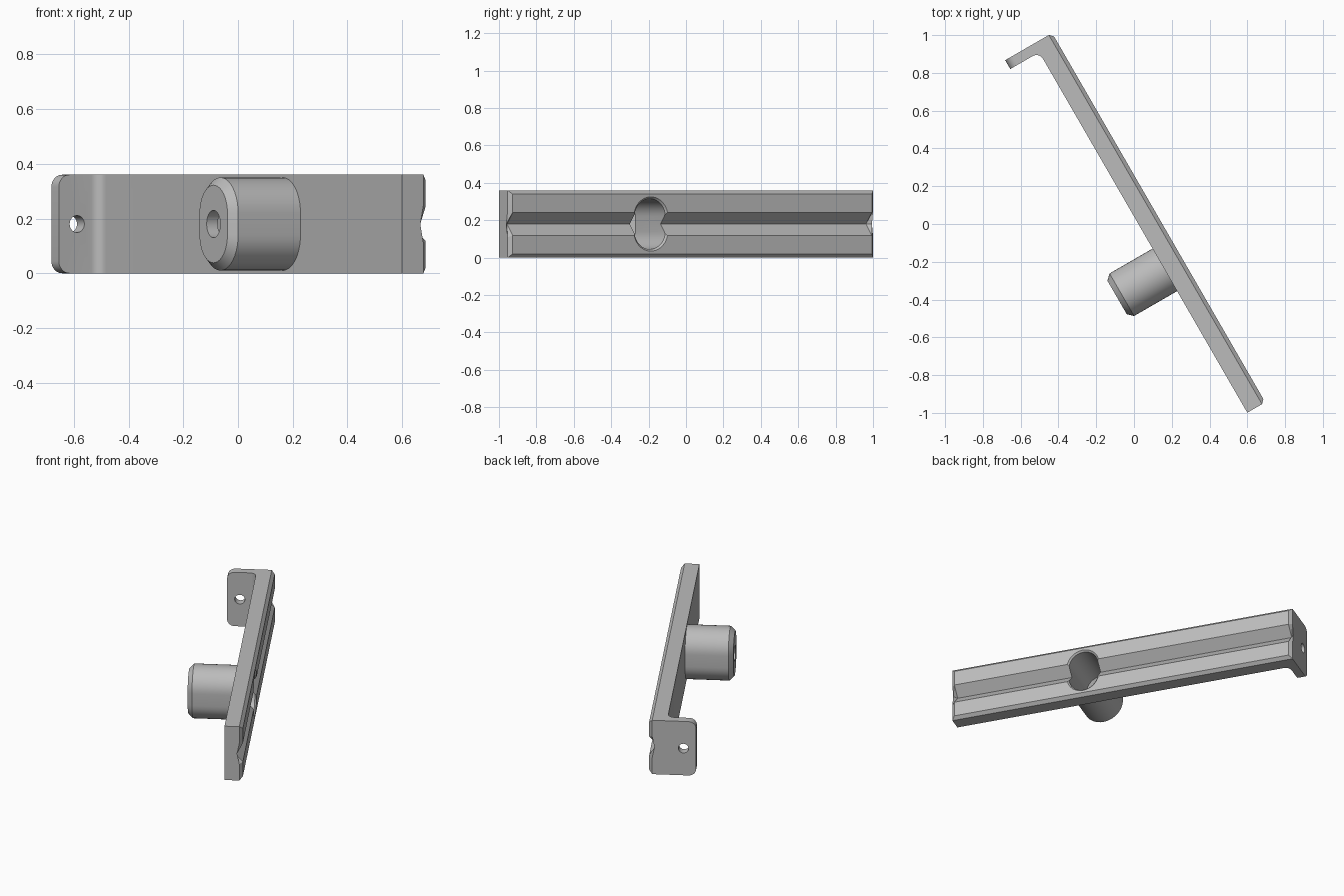
import bpy, bmesh
from math import pi, sin, cos, radians
from mathutils import Matrix

cube = bpy.data.objects.get("Cube")
if cube:
    bpy.data.objects.remove(cube, do_unlink=True)

# Local frame: x along the bar, y towards its grooved back, z up
TURN = Matrix.Rotation(radians(-60), 4, 'Z')
H, MID = 0.36, 0.18
FRONT, BACK = 0.02, 0.13
TAB_END, FREE_END = -1.092, 1.165
BOSS_X = 0.292

grey = bpy.data.materials.new("plain grey")
grey.use_nodes = True
colour = (0.5, 0.5, 0.5, 1)
grey.diffuse_color = colour
grey.node_tree.nodes["Principled BSDF"].inputs["Base Color"].default_value = colour


def finish(name, bm):
    bmesh.ops.recalc_face_normals(bm, faces=bm.faces)
    mesh = bpy.data.meshes.new(name)
    bm.to_mesh(mesh)
    bm.free()
    mesh.materials.append(grey)
    obj = bpy.data.objects.new(name, mesh)
    bpy.context.collection.objects.link(obj)
    obj.matrix_world = TURN
    return obj


def loft(rings):
    """Closed solid through a list of equal-length point rings."""
    bm = bmesh.new()
    loops = [[bm.verts.new(p) for p in ring] for ring in rings]
    for a, b in zip(loops, loops[1:]):
        for i in range(len(a)):
            j = (i + 1) % len(a)
            bm.faces.new((a[i], a[j], b[j], b[i]))
    bm.faces.new(loops[0])
    bm.faces.new(loops[-1])
    return bm


def slot_ring(x, y, r, half, steps=20):
    """Slot outline: two half circles, set apart in height."""
    pts = []
    for side in (1, -1):
        for i in range(steps + 1):
            a = pi * i / steps
            pts.append((x + side * r * cos(a), y, MID + side * (half + r * sin(a))))
    return pts


def round_ring(x, y, r, steps=32):
    return [(x + r * cos(2 * pi * i / steps), y, MID + r * sin(2 * pi * i / steps))
            for i in range(steps)]


def boolean(target, tool, operation):
    mod = target.modifiers.new(operation.title(), 'BOOLEAN')
    mod.operation, mod.object, mod.solver = operation, tool, 'EXACT'
    bpy.context.view_layer.objects.active = target
    bpy.ops.object.modifier_apply(modifier=mod.name)
    bpy.data.objects.remove(tool, do_unlink=True)


# Bar with a V groove; back rim chamfered
g = 0.062
section = [(FRONT, 0), (BACK, 0), (BACK, MID - g), (BACK - g, MID),
           (BACK, MID + g), (BACK, H), (FRONT, H)]
bm = loft([[(x, y, z) for y, z in section] for x in (TAB_END, FREE_END)])


def on_rim(edge):
    a, b = (v.co for v in edge.verts)
    if min(a.y, b.y) < FRONT + 0.01:
        return False
    return abs(a.x - b.x) < 0.01 or a.z < 0.01 or a.z > H - 0.01


bmesh.ops.bevel(bm, geom=[e for e in bm.edges if on_rim(e)], offset=0.02,
                segments=1, affect='EDGES', clamp_overlap=False)
bar = finish("grooved_bar", bm)

# End tab with inner fillet and rounded outer corners
tip, inner, fillet = -0.157, TAB_END + 0.054, 0.04
profile = [(TAB_END, FRONT + 0.015), (TAB_END, tip), (inner, tip)]
for i in range(9):
    a = pi / 2 * i / 8
    profile.append((inner + fillet * (1 - cos(a)), FRONT - fillet * (1 - sin(a))))
profile.append((inner + fillet, FRONT + 0.015))
bm = loft([[(x, y, z) for x, y in profile] for z in (0, H)])
corners = [e for e in bm.edges if all(v.co.y < tip + 0.001 for v in e.verts)
           and abs(e.verts[0].co.z - e.verts[1].co.z) < 0.001]
bmesh.ops.bevel(bm, geom=corners, offset=0.045, segments=8, profile=0.5, affect='EDGES')
boolean(bar, finish("end_tab", bm), 'UNION')

# Slot-shaped boss with chamfered end
S = 0.04
boss = [slot_ring(BOSS_X, y, r, S) for y, r in
        ((FRONT + 0.02, 0.13), (-0.243, 0.13), (-0.272, 0.102))]
boolean(bar, finish("boss", loft(boss)), 'UNION')

# Pocket from the back, with chamfered rim and floor
pocket = [slot_ring(BOSS_X, y, r, S) for y, r in
          ((BACK + 0.02, 0.125), (BACK - 0.01, 0.095), (-0.2, 0.095), (-0.225, 0.07))]
boolean(bar, finish("pocket_cutter", loft(pocket)), 'DIFFERENCE')

# Screw hole through the boss end
hole = [round_ring(BOSS_X, y, 0.05) for y in (-0.3, -0.18)]
boolean(bar, finish("screw_hole_cutter", loft(hole)), 'DIFFERENCE')

# Small hole through the tab
bm = bmesh.new()
bmesh.ops.create_cone(bm, cap_ends=True, segments=32, radius1=0.031, radius2=0.031, depth=0.2,
                      matrix=Matrix.Translation((TAB_END, -0.08, MID)) @ Matrix.Rotation(pi / 2, 4, 'Y'))
boolean(bar, finish("tab_hole_cutter", bm), 'DIFFERENCE')

bpy.ops.object.select_all(action='DESELECT')
bar.select_set(True)
bpy.context.view_layer.objects.active = bar
bpy.ops.object.shade_smooth_by_angle(angle=radians(25))
